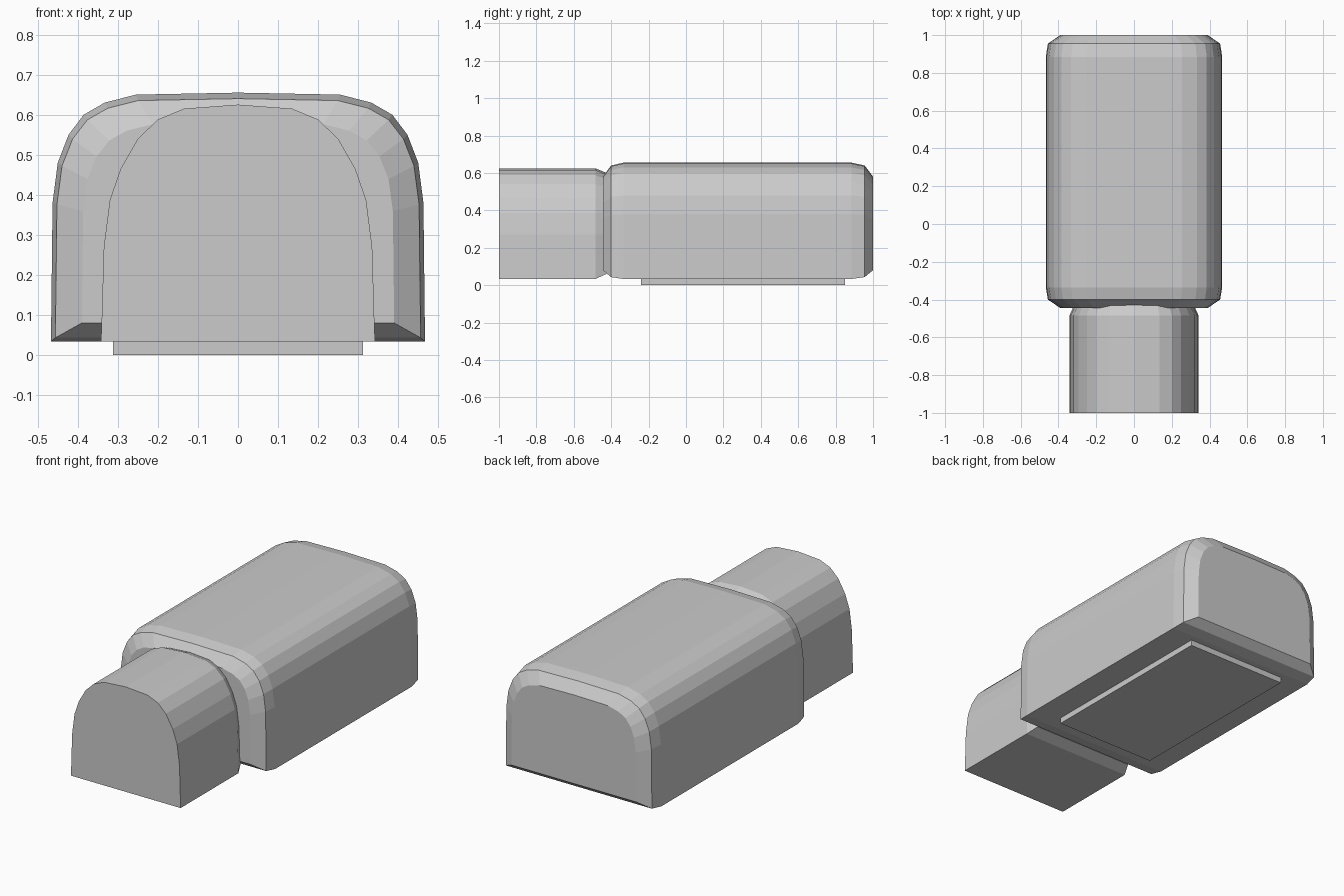
import bpy, bmesh

if "Cube" in bpy.data.objects:
    bpy.data.objects.remove(bpy.data.objects["Cube"])

grey = bpy.data.materials.new("light_grey")
grey.diffuse_color = (0.6, 0.6, 0.6, 1)
grey.use_nodes = True
grey.node_tree.nodes["Principled BSDF"].inputs["Base Color"].default_value = grey.diffuse_color


def loft(name, half, rings):
    """Loft a mirrored half profile; each ring is (y, half width, bottom z, top z)."""
    profile = half + [(-x, z) for x, z in reversed(half) if x > 0]
    w = max(x for x, z in half)
    lo, hi = half[0][1], half[-1][1]
    bm = bmesh.new()
    loops = [[bm.verts.new((x * rw / w, y, z0 + (z - lo) / (hi - lo) * (z1 - z0)))
              for x, z in profile] for y, rw, z0, z1 in rings]
    n = len(profile)
    for a, b in zip(loops, loops[1:]):
        for i in range(n):
            j = (i + 1) % n
            bm.faces.new((a[i], a[j], b[j], b[i]))
    bm.faces.new(loops[0])
    bm.faces.new(loops[-1])
    bmesh.ops.recalc_face_normals(bm, faces=bm.faces)
    mesh = bpy.data.meshes.new(name)
    bm.to_mesh(mesh)
    bm.free()
    mesh.materials.append(grey)
    obj = bpy.data.objects.new(name, mesh)
    bpy.context.collection.objects.link(obj)
    return obj


# Main body: arched block with rounded ends
body_profile = [(0.467, 0.033), (0.463, 0.38), (0.45, 0.48), (0.423, 0.55),
                (0.385, 0.60), (0.333, 0.63), (0.255, 0.65), (0, 0.655)]
loft("main_body", body_profile, [
    (-0.445, 0.39, 0.08, 0.58), (-0.40, 0.456, 0.043, 0.64),
    (-0.335, 0.467, 0.033, 0.655), (0.885, 0.467, 0.033, 0.655),
    (0.955, 0.456, 0.043, 0.64), (1.0, 0.39, 0.08, 0.58)])

# Front connector: narrower arch, chamfered where it enters the body
connector_profile = [(0.342, 0.033), (0.335, 0.27), (0.32, 0.387), (0.293, 0.465),
                     (0.25, 0.54), (0.20, 0.588), (0.135, 0.615), (0, 0.625)]
loft("front_connector", connector_profile, [
    (-1.0, 0.342, 0.033, 0.625), (-0.485, 0.342, 0.033, 0.625),
    (-0.425, 0.315, 0.06, 0.60)])

# Thin foot plate under the body
plate_profile = [(0.312, 0.0), (0.312, 0.05)]
loft("foot_plate", plate_profile, [(-0.24, 0.312, 0, 0.05), (0.85, 0.312, 0, 0.05)])
